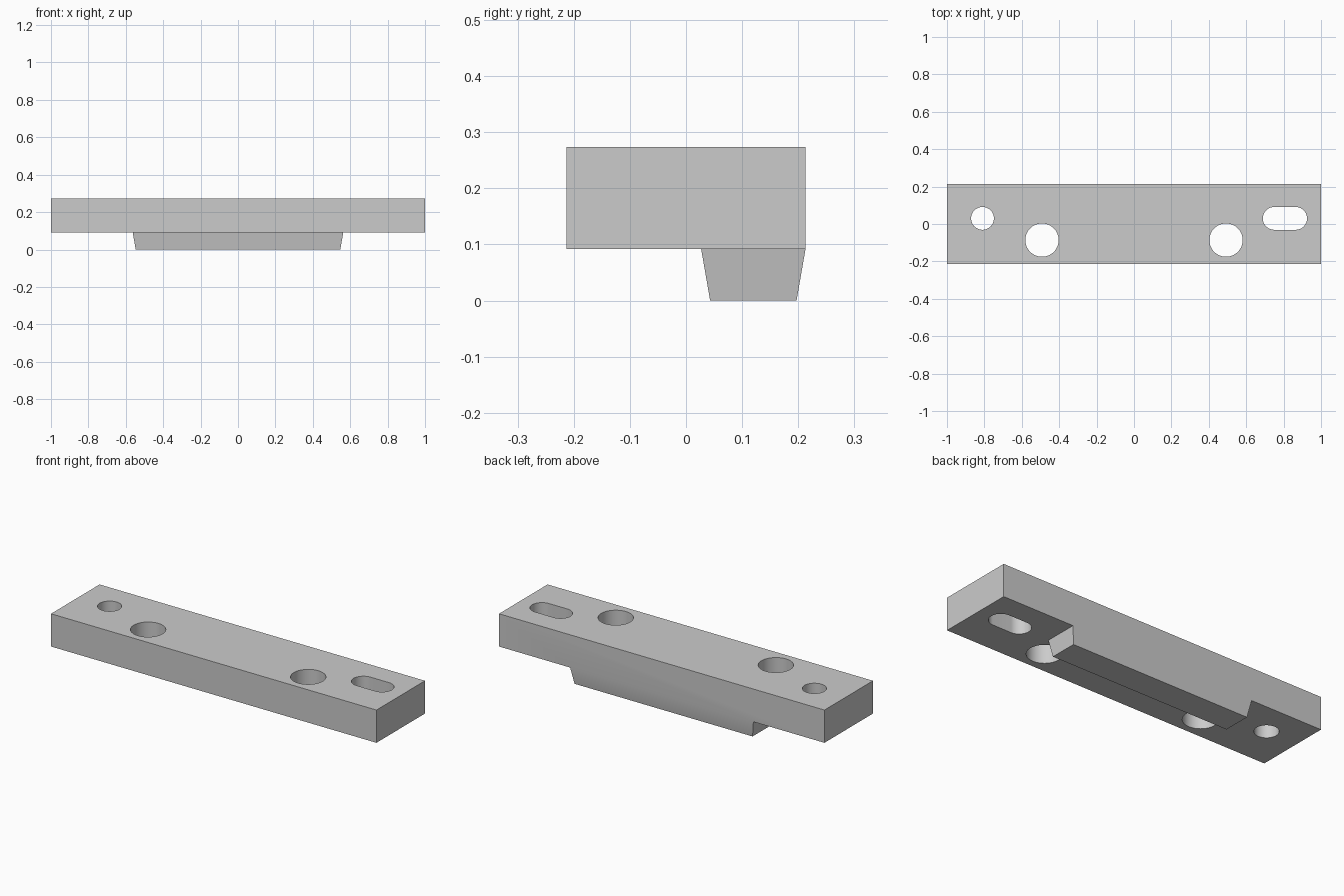
import bpy
import bmesh
import math

cube = bpy.data.objects.get("Cube")
if cube:
    bpy.data.objects.remove(cube, do_unlink=True)

BOTTOM, TOP = 0.092, 0.274
HALF_Y = 0.213

grey = bpy.data.materials.new("light grey")
grey.use_nodes = True
grey.diffuse_color = (0.6, 0.6, 0.6, 1)
grey.node_tree.nodes["Principled BSDF"].inputs["Base Color"].default_value = grey.diffuse_color


def loft(name, lower, upper, z0, z1):
    """Closed solid between two matching outlines."""
    bm = bmesh.new()
    low = [bm.verts.new((x, y, z0)) for x, y in lower]
    high = [bm.verts.new((x, y, z1)) for x, y in upper]
    n = len(low)
    bm.faces.new(low[::-1])
    bm.faces.new(high)
    for i in range(n):
        j = (i + 1) % n
        bm.faces.new((low[i], low[j], high[j], high[i]))
    mesh = bpy.data.meshes.new(name)
    bm.to_mesh(mesh)
    bm.free()
    mesh.materials.append(grey)
    obj = bpy.data.objects.new(name, mesh)
    bpy.context.collection.objects.link(obj)
    return obj


def rectangle(x, y0, y1):
    return [(-x, y0), (x, y0), (x, y1), (-x, y1)]


def slot(cx, cy, r, stretch=0, steps=32):
    """Outline of a circle, or of a slot when stretched along x."""
    points = []
    for side in (1, -1):
        for i in range(steps + (1 if stretch else 0)):
            a = math.pi * i / steps - side * math.pi / 2
            points.append((cx + side * stretch + r * math.cos(a), cy + r * math.sin(a)))
    return points


def combine(target, tool, operation):
    mod = target.modifiers.new(tool.name, "BOOLEAN")
    mod.object = tool
    mod.operation = operation
    mod.solver = "EXACT"
    bpy.context.view_layer.objects.active = target
    bpy.ops.object.modifier_apply(modifier=mod.name)
    bpy.data.objects.remove(tool, do_unlink=True)


# Straight bar with a tapered locating pad below its rear edge
bar_outline = rectangle(1, -HALF_Y, HALF_Y)
bar = loft("mounting_bar", bar_outline, bar_outline, BOTTOM, TOP)
pad = loft("tapered_pad", rectangle(0.547, 0.043, 0.197),
           rectangle(0.563, 0.027, HALF_Y), 0, BOTTOM)
combine(bar, pad, "UNION")

# Through holes: two large bores, a small pin hole and a slot
holes = {
    "left_bore": slot(0.492, -0.086, 0.089),
    "right_bore": slot(-0.492, -0.086, 0.089),
    "pin_hole": slot(-0.81, 0.03, 0.061),
    "adjusting_slot": slot(0.807, 0.03, 0.061, 0.057),
}
for name, outline in holes.items():
    cutter = loft(name, outline, outline, BOTTOM - 0.05, TOP + 0.05)
    cutter.hide_render = True
    combine(bar, cutter, "DIFFERENCE")

# Smooth bores, crisp edges
bpy.ops.object.select_all(action="DESELECT")
bar.select_set(True)
bpy.context.view_layer.objects.active = bar
bpy.ops.object.shade_smooth_by_angle(angle=math.radians(30))
